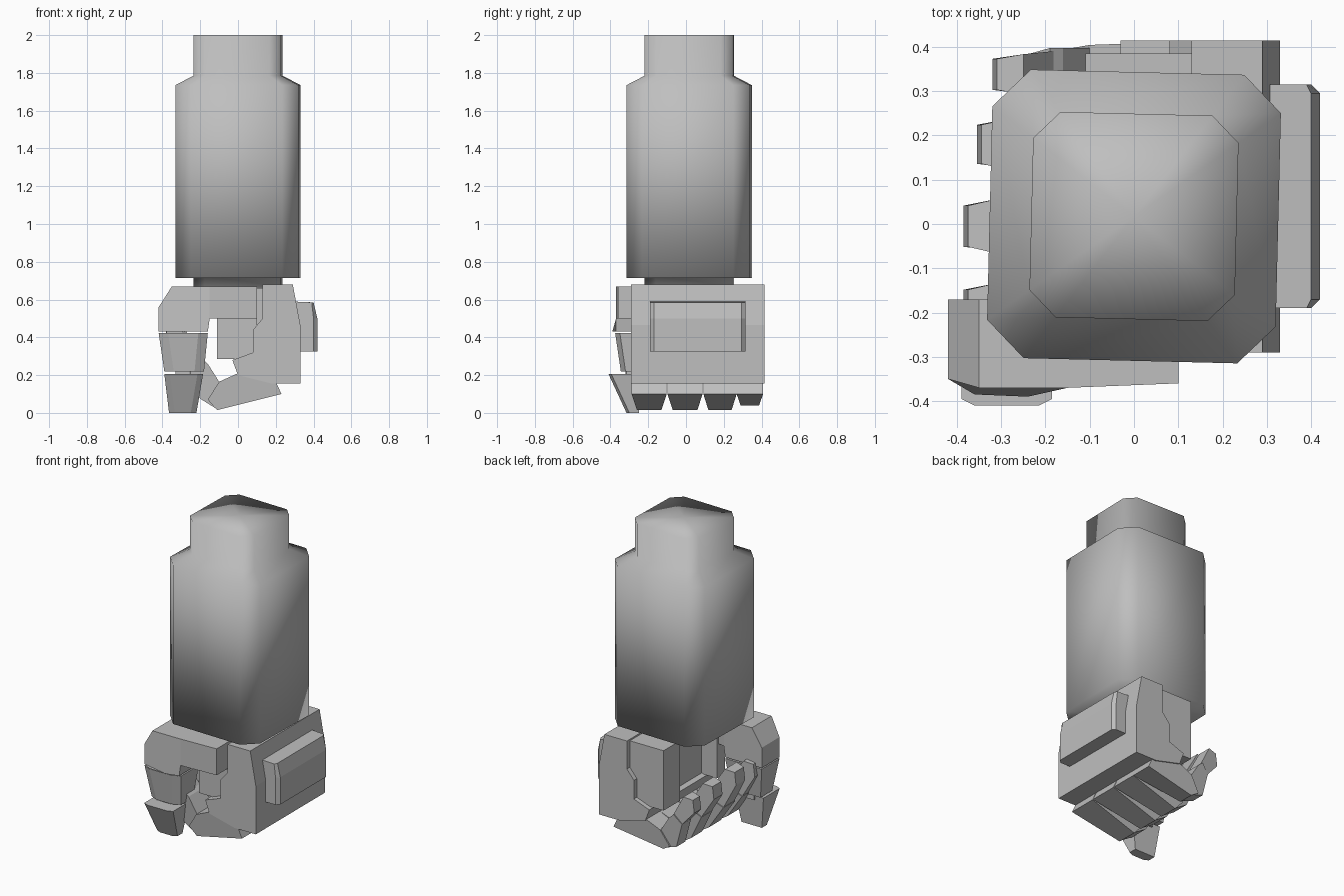
import bpy, bmesh, math

cube = bpy.data.objects.get("Cube")
if cube:
    bpy.data.objects.remove(cube, do_unlink=True)

# Single flat grey for the whole model
grey = bpy.data.materials.new("light grey")
grey.use_nodes = True
COLOUR = (0.52, 0.52, 0.52, 1)
grey.diffuse_color = COLOUR
grey.node_tree.nodes["Principled BSDF"].inputs["Base Color"].default_value = COLOUR


def finish(name, bm, smooth=False):
    bmesh.ops.recalc_face_normals(bm, faces=bm.faces)
    mesh = bpy.data.meshes.new(name)
    for f in bm.faces:
        f.smooth = smooth
    bm.to_mesh(mesh)
    bm.free()
    mesh.materials.append(grey)
    obj = bpy.data.objects.new(name, mesh)
    bpy.context.collection.objects.link(obj)
    return obj


def bridge(bm, a, b):
    n = len(a)
    for i in range(n):
        bm.faces.new((a[i], a[(i + 1) % n], b[(i + 1) % n], b[i]))


def prism(name, outline):
    """Side outline of (x, z, y_front, y_back) points joined across y."""
    bm = bmesh.new()
    front = [bm.verts.new((x, f, z)) for x, z, f, b in outline]
    back = [bm.verts.new((x, b, z)) for x, z, f, b in outline]
    bm.faces.new(front)
    bm.faces.new(back)
    bridge(bm, front, back)
    return finish(name, bm)


def slab(name, outline, y0, y1):
    return prism(name, [(x, z, y0, y1) for x, z in outline])


def block(name, x0, x1, y0, y1, z0, z1):
    return slab(name, [(x0, z0), (x1, z0), (x1, z1), (x0, z1)], y0, y1)


def loft(name, low, high, z0, z1, cut):
    """Tapered block with cut corners between rectangles (x0, x1, y0, y1)."""
    bm = bmesh.new()
    rings = []
    for (x0, x1, y0, y1), z in ((low, z0), (high, z1)):
        c = cut
        pts = [(x0 + c, y0), (x1 - c, y0), (x1, y0 + c / 2), (x1, y1),
               (x0, y1), (x0, y0 + c / 2)]
        rings.append([bm.verts.new((x, y, z)) for x, y in pts])
        bm.faces.new(rings[-1])
    bridge(bm, *rings)
    return finish(name, bm)


# Forearm: chamfered square rings, slightly twisted, smooth all over
bm = bmesh.new()
turn = math.radians(-1.4)
rings = []
for half, z in ((0.232, 0.665), (0.232, 0.715), (0.326, 0.715),
                (0.326, 1.735), (0.232, 1.785), (0.232, 2.0)):
    c = half * 0.74
    pts = [(half, -c), (half, c), (c, half), (-c, half),
           (-half, c), (-half, -c), (-c, -half), (c, -half)]
    rings.append([bm.verts.new((x * math.cos(turn) - y * math.sin(turn),
                                x * math.sin(turn) + y * math.cos(turn) + 0.017, z))
                  for x, y in pts])
for a, b in zip(rings, rings[1:]):
    bridge(bm, a, b)
for ring, z in ((rings[0], 0.665), (rings[-1], 2.0)):
    hub = bm.verts.new((0, 0.017, z))
    for i in range(8):
        bm.faces.new((ring[i], ring[(i + 1) % 8], hub))
finish("forearm", bm, smooth=True)

# Palm shell with its stepped inner edge
slab("palm_shell", [(0.13, 0.68), (0.29, 0.68), (0.33, 0.465), (0.33, 0.155),
                    (0.18, 0.155), (0.0, 0.2), (-0.03, 0.28), (0.0, 0.29),
                    (0.08, 0.32), (0.08, 0.44), (0.13, 0.5)], -0.29, 0.415)
# Inner palm: raised rear pad and recessed middle
block("palm_pad", -0.11, 0.2, 0.22, 0.385, 0.285, 0.67)
block("palm_recess", 0.0, 0.2, -0.2, 0.25, 0.285, 0.66)
block("palm_front_post", -0.11, 0.1, -0.24, -0.16, 0.285, 0.66)

# Guard plate on the back of the hand
bm = bmesh.new()
profiles = []
for y, drop in ((-0.19, 0.02), (-0.17, 0), (0.295, 0), (0.315, 0.02)):
    profiles.append([bm.verts.new((x, y, z)) for x, z in (
        (0.28, 0.325), (0.42 - drop, 0.325), (0.42 - drop, 0.5),
        (0.40 - drop / 2, 0.585), (0.28, 0.59))])
for a, b in zip(profiles, profiles[1:]):
    bridge(bm, a, b)
bm.faces.new(profiles[0])
bm.faces.new(profiles[-1])
finish("hand_guard", bm)


# Fingers: three curled segments each
def finger(name, y, w, tip_x, tip_z, lift):
    def part(label, pts):
        prism(name + label, [(x, z, y - w * s, y + w * s) for x, z, s in pts])
    part("_base", [(0.2, 0.165, 1), (0.23, 0.1, 1), (-0.11, 0.015 + lift, 0.7),
                   (-0.16, 0.07, 0.8), (-0.1, 0.165, 0.95), (0, 0.21, 1)])
    part("_middle", [(-0.12, 0.025 + lift, 0.65), (-0.2, 0.075, 0.65),
                     (tip_x + 0.08, 0.23, 0.65), (-0.19, 0.285, 0.85),
                     (-0.16, 0.26, 0.85), (-0.1, 0.165, 0.85)])
    part("_tip", [(tip_x + 0.085, 0.225, 0.6), (tip_x, tip_z - 0.09, 0.5),
                  (tip_x + 0.01, tip_z - 0.01, 0.5), (tip_x + 0.07, tip_z, 0.65),
                  (-0.18, 0.275, 0.75)])


finger("index_finger", -0.195, 0.093, -0.385, 0.46, 0.0)
finger("middle_finger", -0.005, 0.093, -0.385, 0.48, 0.0)
finger("ring_finger", 0.18, 0.088, -0.355, 0.45, 0.0)
finger("little_finger", 0.338, 0.07, -0.32, 0.41, 0.025)

# Thumb: hooked base, tapered middle, inward-leaning tip
prism("thumb_base_arm", [(-0.15, 0.5, -0.37, -0.17), (0.1, 0.5, -0.36, -0.2),
                         (0.1, 0.67, -0.36, -0.2), (-0.15, 0.67, -0.37, -0.17)])
prism("thumb_base_knuckle", [(-0.15, 0.67, -0.37, -0.17), (-0.35, 0.67, -0.37, -0.17),
                             (-0.42, 0.56, -0.35, -0.17), (-0.42, 0.43, -0.35, -0.17),
                             (-0.36, 0.43, -0.385, -0.17), (-0.24, 0.43, -0.39, -0.17),
                             (-0.16, 0.43, -0.37, -0.17), (-0.15, 0.5, -0.37, -0.17)])
loft("thumb_middle", (-0.39, -0.18, -0.345, -0.2), (-0.42, -0.16, -0.375, -0.17),
     0.22, 0.422, 0.05)
loft("thumb_joint", (-0.33, -0.25, -0.32, -0.22), (-0.33, -0.25, -0.32, -0.22),
     0.18, 0.24, 0.01)
loft("thumb_tip", (-0.365, -0.22, -0.315, -0.25), (-0.39, -0.185, -0.41, -0.23),
     0.0, 0.205, 0.03)
